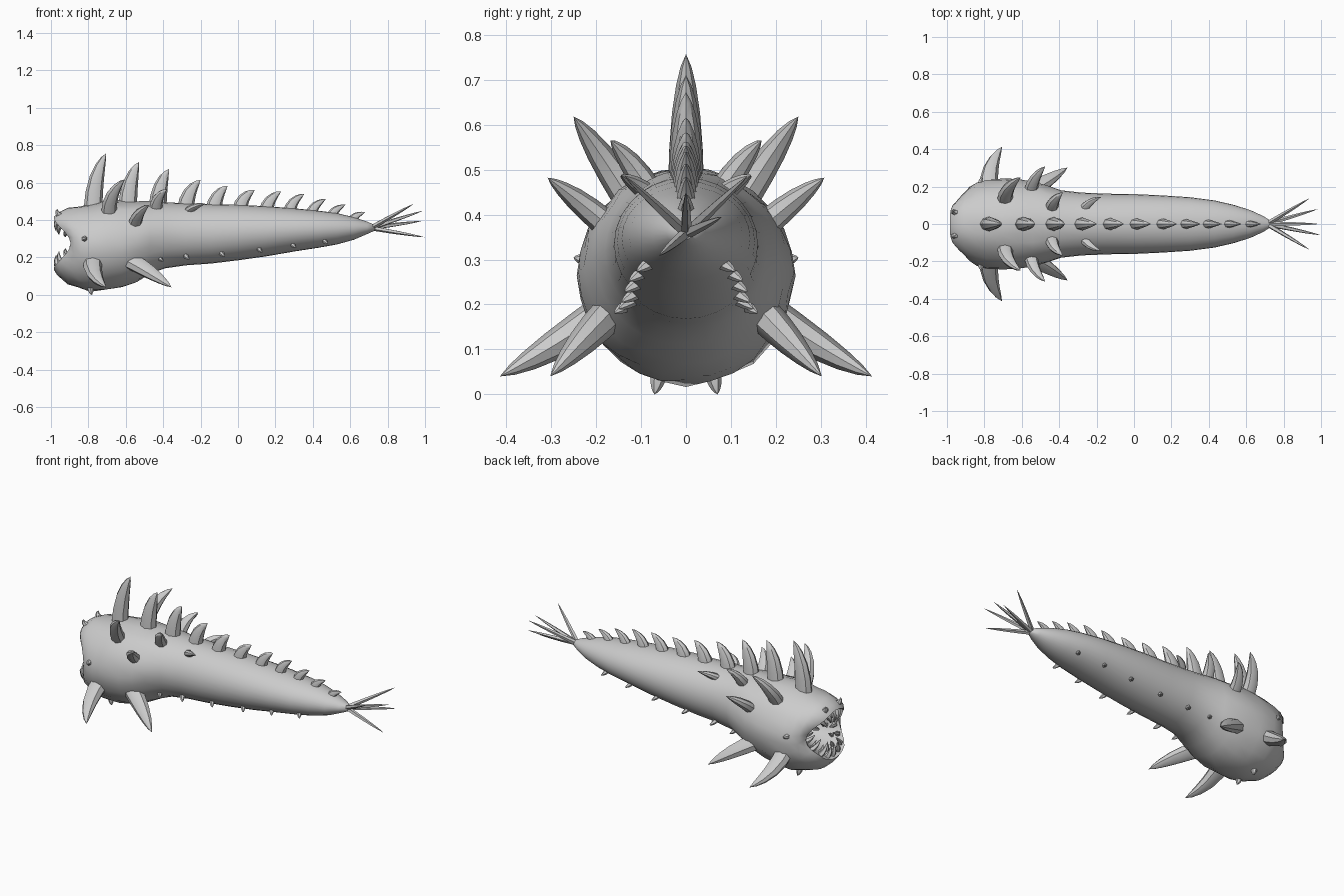
import bpy, bmesh, math, random
from mathutils import Vector

random.seed(4)
SEG = 28


def finish(bm, name, angle=40):
    bmesh.ops.recalc_face_normals(bm, faces=bm.faces)
    me = bpy.data.meshes.new(name)
    bm.to_mesh(me)
    bm.free()
    ob = bpy.data.objects.new(name, me)
    bpy.context.collection.objects.link(ob)
    bpy.ops.object.select_all(action='DESELECT')
    ob.select_set(True)
    bpy.context.view_layer.objects.active = ob
    bpy.ops.object.shade_smooth_by_angle(angle=math.radians(angle))
    return ob


def bridge(bm, a, b):
    n = len(a)
    for i in range(n):
        bm.faces.new((a[i], a[(i + 1) % n], b[(i + 1) % n], b[i]))


def spike(bm, base, ctrl, tip, r, flat=1.0, sides=8):
    """Curved, tapering thorn along a quadratic curve."""
    base, ctrl, tip = Vector(base), Vector(ctrl), Vector(tip)
    prev = None
    side = (tip - base).cross(Vector((1, 0.01, 0)))
    if side.length < 1e-4:
        side = Vector((0, 1, 0))
    side.normalize()
    for t, w in ((0, 1), (.25, .93), (.5, .78), (.72, .55), (.88, .3)):
        p = base * (1 - t) ** 2 + ctrl * 2 * t * (1 - t) + tip * t * t
        d = ((ctrl - base) * (1 - t) + (tip - ctrl) * t).normalized()
        v = d.cross(side).normalized()
        u = v.cross(d).normalized()
        ring = []
        for i in range(sides):
            a = 2 * math.pi * i / sides
            ring.append(bm.verts.new(p + u * math.cos(a) * r * w * flat + v * math.sin(a) * r * w))
        if prev:
            bridge(bm, prev, ring)
        else:
            bm.faces.new(ring)
        prev = ring
    end = bm.verts.new(tip)
    for i in range(sides):
        bm.faces.new((prev[i], prev[(i + 1) % sides], end))


def mirrored(bm, base, ctrl, tip, r, flat=1.0, sides=8):
    for s in (1, -1):
        spike(bm, *[(p[0], p[1] * s, p[2]) for p in (base, ctrl, tip)], r, flat, sides)


# Body: throat, lip, then skin back to the tail (x, top, bottom, half width, lip sweep)
rings = [
    (-.70, .31, .24, .05, 0), (-.84, .36, .19, .10, .01), (-.94, .395, .155, .135, .07),
    (-.985, .415, .135, .155, .09), (-.965, .44, .105, .175, .075), (-.91, .465, .06, .202, .035),
    (-.85, .475, .035, .222, .01), (-.79, .485, .02, .236, 0), (-.70, .50, .028, .24, 0),
    (-.62, .503, .04, .236, 0), (-.54, .50, .07, .225, 0), (-.47, .50, .11, .205, 0),
    (-.39, .495, .142, .18, 0), (-.28, .49, .158, .168, 0), (-.14, .485, .168, .162, 0),
    (0, .482, .185, .16, 0), (.15, .474, .206, .153, 0), (.3, .463, .232, .143, 0),
    (.43, .45, .252, .126, 0), (.53, .437, .27, .103, 0), (.62, .415, .295, .075, 0),
    (.69, .392, .325, .043, 0), (.735, .372, .345, .014, 0)]
bm = bmesh.new()
loops = []
for k, (x, top, bot, w, sweep) in enumerate(rings):
    loop = []
    for i in range(SEG):
        a = 2 * math.pi * i / SEG
        j = 1 + (random.uniform(-.02, .02) if 3 <= k <= 11 else 0)
        loop.append(bm.verts.new((x + sweep * math.cos(a) ** 4, w * j * math.cos(a),
                                  (top + bot) / 2 + (top - bot) / 2 * j * math.sin(a))))
    if loops:
        bridge(bm, loops[-1], loop)
    loops.append(loop)
bm.faces.new(loops[0])
bm.faces.new(loops[-1])
finish(bm, "worm_body", 60)

# Teeth in two rows around the lip
bm = bmesh.new()
for n, back, s0, s1, r in ((18, .015, .95, .42, .016), (14, .06, .88, .45, .013)):
    for i in range(n):
        a = 2 * math.pi * (i + .5) / n
        c, s = math.cos(a), math.sin(a)
        k = s1 + random.uniform(-.06, .12)
        x = -.975 + back + .09 * c ** 4
        spike(bm, (x, .152 * s0 * c, .275 + .14 * s0 * s),
              (x - .02, .152 * .8 * c, .275 + .14 * .8 * s),
              (x - .012, .152 * k * c, .275 + .14 * k * s), r, 1, 5)
finish(bm, "teeth")

# Row of back spines, shrinking towards the tail (base x, base z, tip x, tip z, radius)
bm = bmesh.new()
for bx, bz, tx, tz, r in (
        (-.775, .46, -.705, .757, .05), (-.59, .47, -.53, .71, .05), (-.43, .465, -.37, .672, .048),
        (-.28, .46, -.20, .615, .045), (-.13, .455, -.055, .583, .043), (.01, .455, .09, .562, .04),
        (.15, .445, .23, .553, .038), (.275, .44, .355, .54, .034), (.39, .425, .47, .513, .031),
        (.50, .415, .575, .482, .028), (.61, .395, .68, .442, .025)):
    spike(bm, (bx, 0, bz), (bx + .08 * (tx - bx), 0, bz + .62 * (tz - bz)), (tx, 0, tz), r, .8)
finish(bm, "back_spines")

# Paired flank spines
bm = bmesh.new()
for b, c, t, r in (
        ((-.69, .13, .44), (-.69, .20, .55), (-.605, .25, .618), .042),
        ((-.44, .08, .45), (-.44, .13, .53), (-.38, .168, .565), .036),
        ((-.55, .185, .385), (-.54, .25, .44), (-.475, .308, .482), .036),
        ((-.27, .075, .44), (-.25, .12, .475), (-.175, .145, .487), .026)):
    mirrored(bm, b, c, t, r, .85)
finish(bm, "flank_spines")

# Two pairs of claw legs
bm = bmesh.new()
mirrored(bm, (-.775, .17, .19), (-.79, .30, .10), (-.705, .414, .04), .053, .8)
mirrored(bm, (-.57, .17, .18), (-.46, .23, .12), (-.355, .302, .04), .05, .8)
finish(bm, "claw_legs")

# Small thorns along the belly, cheeks and chin
bm = bmesh.new()
for x, y, z in ((-.41, .145, .195), (-.27, .135, .205), (-.08, .128, .22),
                (.12, .122, .243), (.30, .112, .267), (.47, .095, .288)):
    mirrored(bm, (x - .01, y - .025, z + .01), (x - .008, y, z - .005), (x + .012, y + .015, z - .015), .015, 1, 6)
mirrored(bm, (-.82, .215, .30), (-.82, .235, .30), (-.81, .25, .305), .016, 1, 6)
mirrored(bm, (-.79, .06, .045), (-.79, .065, .02), (-.78, .07, 0), .018, 1, 6)
mirrored(bm, (-.95, .06, .425), (-.975, .065, .435), (-.965, .07, .46), .016, 1, 6)
finish(bm, "small_thorns")

# Fan of thin tail quills
bm = bmesh.new()
for t in ((.94, .138, .487), (.94, -.138, .487), (.99, 0, .45), (.985, .08, .395), (1.0, -.06, .308)):
    t = Vector(t)
    b = Vector((.71, 0, .358))
    spike(bm, b, (b + t) / 2, t, .013, 1, 5)
finish(bm, "tail_quills")
